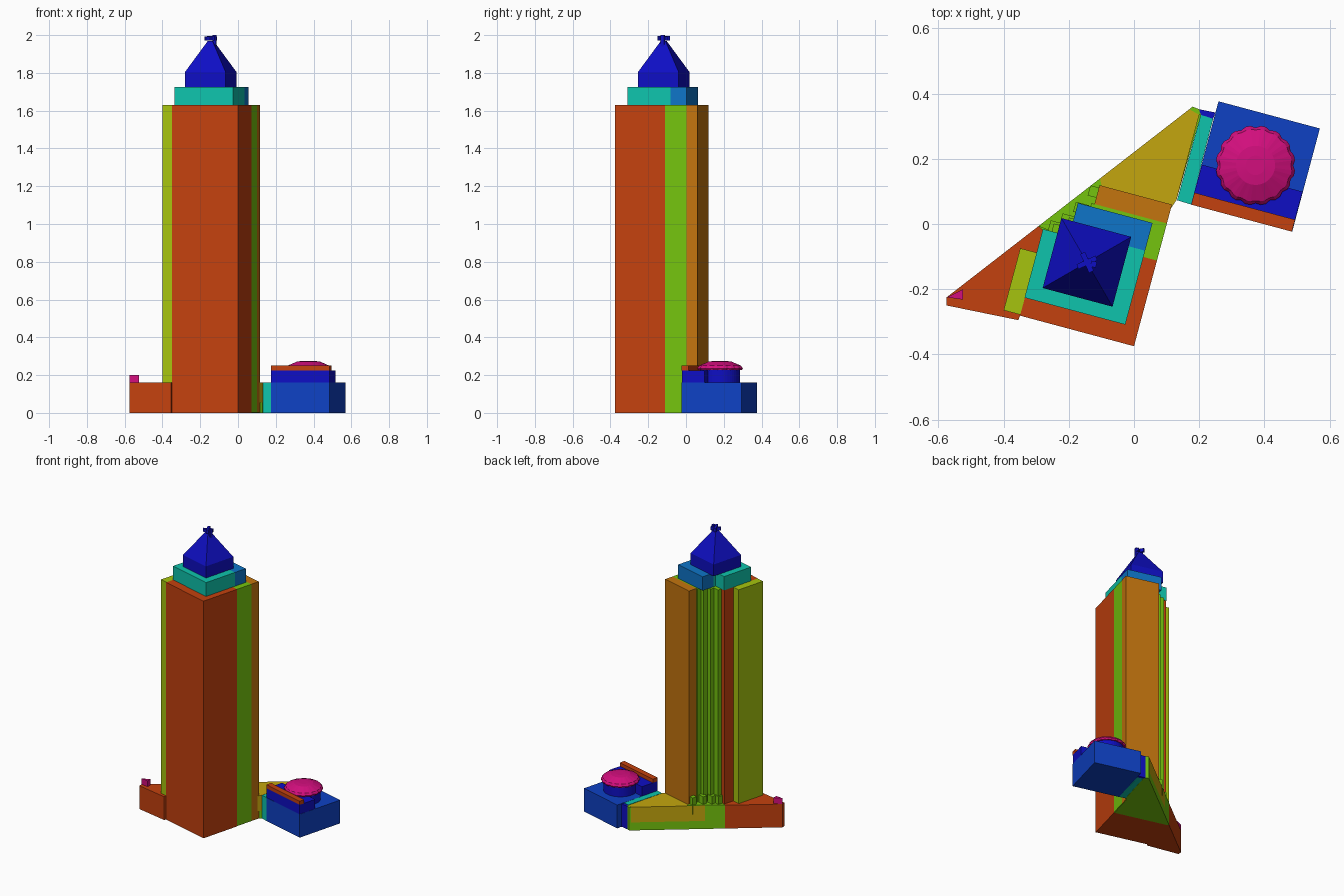
import bpy, bmesh, math
from mathutils import Vector

if "Cube" in bpy.data.objects:
    bpy.data.objects.remove(bpy.data.objects["Cube"], do_unlink=True)


def lin(c):
    c /= 255
    return c / 12.92 if c <= 0.04045 else ((c + 0.055) / 1.055) ** 2.4


def material(name, rgb):
    m = bpy.data.materials.new(name)
    col = tuple(lin(c) for c in rgb) + (1.0,)
    m.diffuse_color = col
    m.use_nodes = True
    m.node_tree.nodes["Principled BSDF"].inputs["Base Color"].default_value = col
    return m


RED = material("brick red", (196, 65, 14))
ORANGE = material("orange", (196, 117, 14))
GOLD = material("gold", (196, 166, 14))
LIME = material("lime", (166, 196, 14))
GREEN = material("green", (117, 196, 14))
TEAL = material("teal", (14, 196, 172))
SKY = material("sky blue", (14, 117, 200))
BLUE = material("royal blue", (14, 65, 196))
NAVY = material("deep blue", (14, 14, 196))
PINK = material("pink", (210, 14, 125))

# Site grid: origin at the front tower corner, turned 15 degrees
ANG = math.radians(-15)
U = Vector((math.cos(ANG), math.sin(ANG)))
V = Vector((-math.sin(ANG), math.cos(ANG)))
ORIGIN = Vector((0.0, -0.375))


def P(a, b):
    p = ORIGIN + U * a + V * b
    return (p.x, p.y)


def hyp(x):
    """Point on the long diagonal street edge."""
    return (x, 0.2206 + 0.775 * x)


def rect(a0, a1, b0, b1):
    return [P(a0, b0), P(a1, b0), P(a1, b1), P(a0, b1)]


def loft(name, rings, mat):
    """Join stacked rings of equal point count, capped at both ends."""
    bm = bmesh.new()
    vs = [[bm.verts.new(p) for p in ring] for ring in rings]
    n = len(vs[0])
    for lo, hi in zip(vs, vs[1:]):
        for i in range(n):
            j = (i + 1) % n
            bm.faces.new((lo[i], lo[j], hi[j], hi[i]))
    bm.faces.new(vs[0][::-1])
    bm.faces.new(vs[-1])
    bmesh.ops.recalc_face_normals(bm, faces=bm.faces)
    me = bpy.data.meshes.new(name)
    bm.to_mesh(me)
    bm.free()
    me.materials.append(mat)
    ob = bpy.data.objects.new(name, me)
    bpy.context.collection.objects.link(ob)
    return ob


def prism(name, pts, z0, z1, mat):
    return loft(name, [[(x, y, z) for x, y in pts] for z in (z0, z1)], mat)


# Tower shafts
TOP = 1.63
prism("tower_main", rect(-0.362, 0, 0, 0.272), 0, TOP, RED)
prism("tower_left_wing", rect(-0.415, -0.362, 0.003, 0.2), 0.003, TOP, LIME)
prism("tower_back_wing", rect(-0.23, 0, 0.39, 0.45), 0.003, TOP, ORANGE)
stairs = [(-0.335, 0.272, 0.30), (-0.295, 0.30, 0.33),
          (-0.265, 0.33, 0.36), (-0.24, 0.36, 0.39)]
outline = [P(0, 0.272), P(0, 0.39)]
for a, b0, b1 in reversed(stairs):
    outline += [P(a, b1), P(a, b0)]
prism("tower_stepped_shaft", outline, 0.003, TOP, GREEN)

# Crown tiers
prism("crown_front", rect(-0.363, -0.043, 0.057, 0.275), TOP, 1.725, TEAL)
prism("crown_front_step", rect(-0.28, -0.043, 0.275, 0.292), TOP, 1.725, TEAL)
prism("crown_back", rect(-0.28, -0.043, 0.292, 0.38), TOP, 1.725, SKY)

# Spire with a vertical collar and a steep roof
ca, cb = -0.206, 0.211
rings = []
for h, z in ((0.111, 1.725), (0.111, 1.805), (0.012, 1.97)):
    rings.append([(x, y, z) for x, y in rect(ca - h, ca + h, cb - h, cb + h)])
loft("spire", rings, NAVY)
cx, cy = P(ca, cb)
for i, ang in enumerate((25, 115)):
    d = Vector((math.cos(math.radians(ang)), math.sin(math.radians(ang))))
    n = Vector((-d.y, d.x))
    c = Vector((cx, cy))
    pts = [c + d * s * 0.032 + n * t * 0.008 for s, t in ((-1, -1), (1, -1), (1, 1), (-1, 1))]
    prism(f"finial_bar_{i + 1}", [tuple(p) for p in pts], 1.972, 1.992 + 0.004 * i, NAVY)
prism("finial_post", rect(ca + 0.012, ca + 0.03, cb - 0.009, cb + 0.009), 1.93, 2.0, NAVY)

# Triangular podium
prism("podium_left", [(-0.575, -0.25), (-0.355, -0.295), P(-0.362, 0),
                      P(-0.362, 0.272), hyp(-0.293), (-0.575, -0.225)], 0, 0.16, RED)
prism("podium_marker", [(-0.575, -0.225), (-0.525, -0.232), (-0.525, -0.2)], 0.16, 0.2, PINK)
prism("podium_base", [P(-0.362, 0.272), P(-0.003, 0.272), P(-0.003, 0.449), (0.130, 0.073),
                      (0.205, 0.335), (0.20, 0.352), hyp(0.18), hyp(-0.293)], 0, 0.055, GREEN)
prism("podium_hall", [hyp(-0.194), P(-0.2, 0.4), P(-0.003, 0.43), (0.130, 0.073),
                      (0.2, 0.335), hyp(0.17)], 0.055, 0.16, GOLD)
prism("podium_middle", [hyp(-0.293), P(-0.32, 0.272), P(-0.2, 0.35), hyp(-0.194)],
      0.055, 0.162, GREEN)
prism("podium_terrace", [hyp(-0.22), P(-0.2, 0.35), P(-0.2, 0.44), P(-0.225, 0.452),
                         hyp(-0.104)], 0.156, 0.164, GREEN)
prism("podium_end", [hyp(0.17), (0.2, 0.335), (0.205, 0.335), (0.20, 0.352), hyp(0.18)],
      0.055, 0.158, GREEN)

# Small buttresses at the foot of the stepped shaft
for i, (a, b) in enumerate(((-0.335, 0.295), (-0.305, 0.325), (-0.275, 0.37), (-0.245, 0.43))):
    prism(f"buttress_{i + 1}", rect(a - 0.012, a + 0.03, b - 0.02, b + 0.012), 0.1, 0.215, GREEN)

# Annex
prism("annex_link", [(0.132, 0.073), (0.175, 0.06), (0.243, 0.323), (0.205, 0.335)],
      0, 0.16, TEAL)
prism("annex_link_back", [(0.205, 0.335), (0.243, 0.323), (0.25, 0.342), (0.2, 0.352)],
      0, 0.157, NAVY)
prism("annex_block", rect(0.056, 0.378, 0.465, 0.793), 0, 0.16, BLUE)
prism("annex_upper", rect(0.057, 0.377, 0.466, 0.592), 0.16, 0.225, NAVY)
prism("annex_board", rect(0.057, 0.377, 0.465, 0.503), 0.225, 0.25, RED)


# Drum and scalloped low dome
def circle(r, z, scallop=0.0, n=48):
    pts = []
    for i in range(n):
        t = 2 * math.pi * i / n
        k = r * (1 - scallop * (1 - abs(math.sin(8 * t))))
        pts.append((0.373 + k * math.cos(t), 0.18 + k * math.sin(t), z))
    return pts


loft("drum", [circle(0.106, 0.16), circle(0.106, 0.226)], NAVY)
loft("dome", [circle(0.118, 0.226, 0.06), circle(0.123, 0.236, 0.06),
              circle(0.112, 0.25, 0.03), circle(0.06, 0.272), circle(0.03, 0.275)], PINK)
